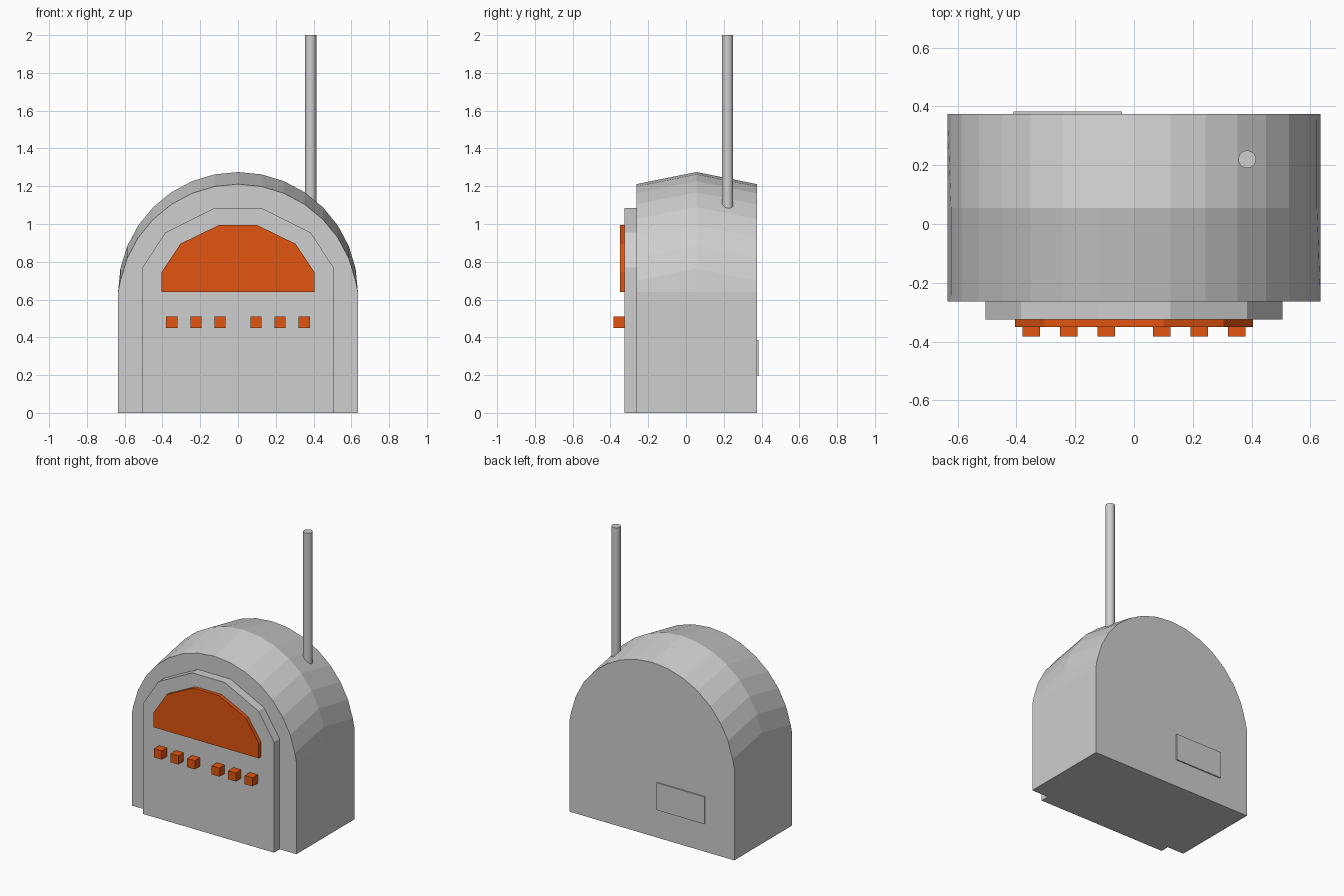
import bpy
import bmesh
from math import sin, cos, pi

cube = bpy.data.objects.get("Cube")
if cube:
    bpy.data.objects.remove(cube, do_unlink=True)


def make_material(name, rgb):
    mat = bpy.data.materials.new(name)
    mat.use_nodes = True
    mat.diffuse_color = (*rgb, 1)
    mat.node_tree.nodes["Principled BSDF"].inputs["Base Color"].default_value = (*rgb, 1)
    return mat


grey = make_material("light grey", (0.62, 0.62, 0.62))
orange = make_material("orange", (0.75, 0.09, 0.005))


def loft(name, sections, mat):
    """Join matching (y, outline) sections into a closed solid."""
    bm = bmesh.new()
    rings = [[bm.verts.new((x, y, z)) for x, z in outline] for y, outline in sections]
    n = len(rings[0])
    for a, b in zip(rings, rings[1:]):
        for i in range(n):
            j = (i + 1) % n
            bm.faces.new((a[i], a[j], b[j], b[i]))
    bm.faces.new(rings[0])
    bm.faces.new(rings[-1])
    bmesh.ops.recalc_face_normals(bm, faces=bm.faces)
    mesh = bpy.data.meshes.new(name)
    bm.to_mesh(mesh)
    bm.free()
    mesh.materials.append(mat)
    obj = bpy.data.objects.new(name, mesh)
    bpy.context.collection.objects.link(obj)
    return obj


def mirrored(half):
    return half + [(-x, z) for x, z in reversed(half)]


def box(name, x0, x1, y0, y1, z0, z1, mat):
    outline = [(x0, z0), (x1, z0), (x1, z1), (x0, z1)]
    return loft(name, [(y0, outline), (y1, outline)], mat)


# Arched body, slightly peaked along its middle
RADIUS, SPRING, SEGMENTS = 0.635, 0.64, 16


def arch(drop):
    points = [(RADIUS, 0), (RADIUS, SPRING)]
    for k in range(1, SEGMENTS):
        a = pi * k / SEGMENTS
        points.append((RADIUS * cos(a), SPRING - drop + RADIUS * sin(a)))
    return points + [(-RADIUS, SPRING), (-RADIUS, 0)]


loft("body", [(-0.263, arch(0.064)), (0.055, arch(0)), (0.375, arch(0.064))], grey)

# Raised front panel and display window
panel = mirrored([(0.505, 0), (0.505, 0.77), (0.385, 0.955), (0.125, 1.085)])
loft("front_panel", [(-0.325, panel), (-0.263, panel)], grey)
window = mirrored([(0.405, 0.64), (0.405, 0.745), (0.305, 0.895), (0.1, 0.995)])
loft("display_window", [(-0.35, window), (-0.325, window)], orange)

# Row of buttons, two groups of three
for side, label in ((-1, "right"), (1, "left")):
    for i, x in enumerate((0.095, 0.222, 0.35)):
        c = side * x
        box(f"button_{label}_{i + 1}", c - 0.03, c + 0.03, -0.383, -0.325, 0.45, 0.51, orange)

# Rear cover plate
box("rear_plate", -0.41, -0.04, 0.375, 0.383, 0.195, 0.385, grey)

# Antenna
bpy.ops.mesh.primitive_cylinder_add(vertices=32, radius=0.03, depth=0.95,
                                    location=(0.385, 0.22, 1.525))
antenna = bpy.context.object
antenna.name = "antenna"
antenna.data.materials.append(grey)
bpy.ops.object.shade_smooth_by_angle()
